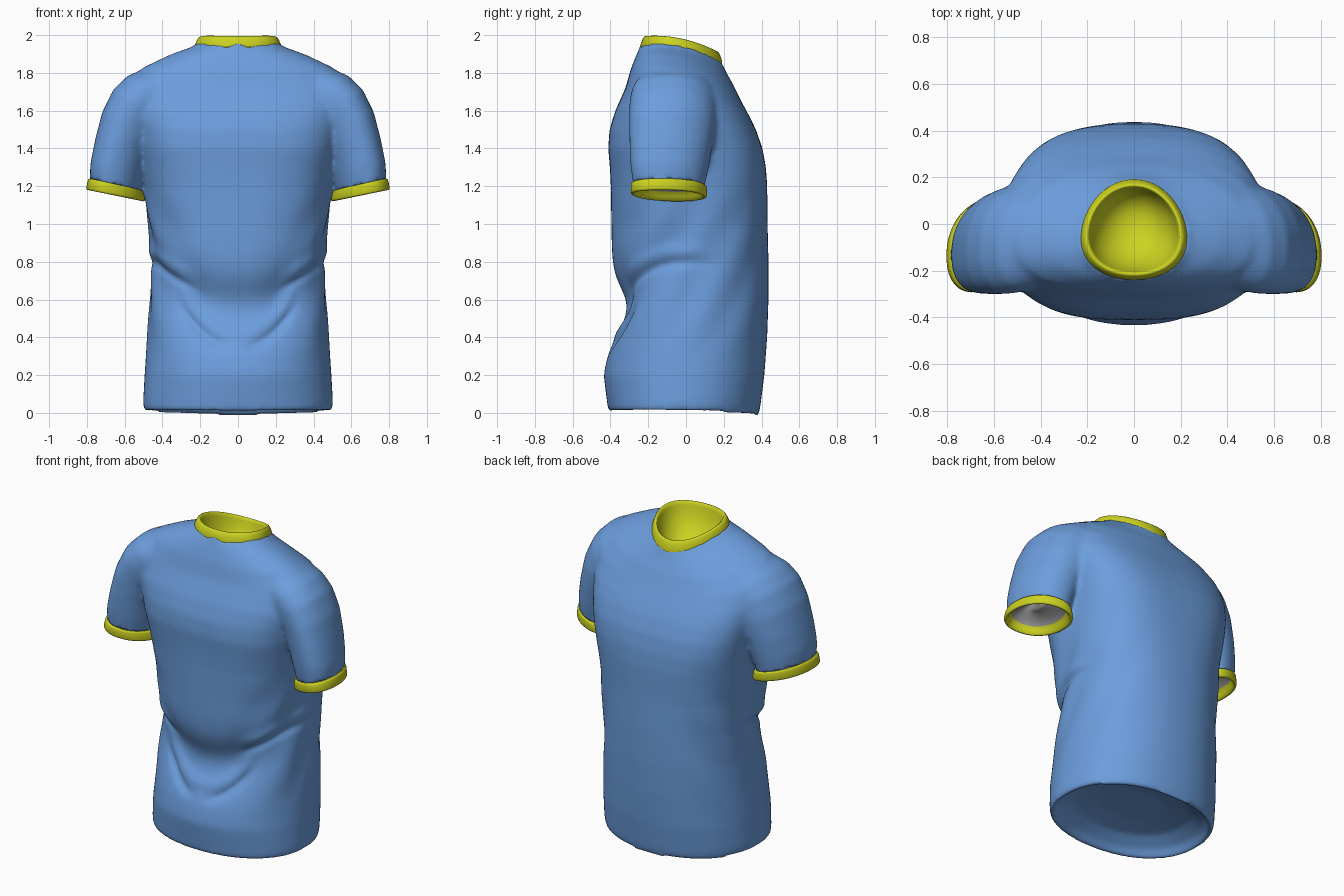
import bpy, bmesh, math
from mathutils import Vector

if "Cube" in bpy.data.objects:
    bpy.data.objects.remove(bpy.data.objects["Cube"])


def material(name, rgb):
    m = bpy.data.materials.new(name)
    m.use_nodes = True
    m.diffuse_color = (*rgb, 1)
    m.node_tree.nodes["Principled BSDF"].inputs["Base Color"].default_value = (*rgb, 1)
    return m


BLUE = material("sky blue cloth", (0.15, 0.34, 0.72))
YELLOW = material("yellow trim", (0.60, 0.64, 0.015))
GRAY = material("gray lining", (0.30, 0.30, 0.30))
COUNT = 64


def power(v, n):
    return math.copysign(abs(v) ** (2 / n), v)


def oval(inner, outer, front, back, n, lean=0.0):
    """Rounded ring spanning two points across and a front/back range."""
    mid, half = (inner + outer) / 2, (outer - inner) / 2
    points = []
    for i in range(COUNT):
        a = math.tau * i / COUNT
        across = power(math.cos(a), n)
        p = mid + half * across
        p.y = (front + back) / 2 + (back - front) / 2 * power(math.sin(a), n) - lean * across
        points.append(p)
    return points


def body_ring(z, width, front, back, tilt=0.0, n=2.6):
    """Level ring; the tilt lifts and broadens its front."""
    ring = oval(Vector((-width, 0, z)), Vector((width, 0, z)), front, back, n)
    for p in ring:
        p.z -= tilt * (0.25 * p.y + 0.75 * p.y ** 2)
        p.x *= 1 - 0.7 * tilt * (p.y + 0.03)
    return ring


def loft(bm, rings, flip=False, cap_start=True):
    loops = [[bm.verts.new(p) for p in r] for r in rings]
    made = []
    for a, b in zip(loops, loops[1:]):
        for i in range(COUNT):
            j = (i + 1) % COUNT
            made.append(bm.faces.new((a[i], a[j], b[j], b[i])))
    made.append(bm.faces.new(loops[-1]))
    if cap_start:
        made.append(bm.faces.new(loops[0][::-1]))
    if flip:
        bmesh.ops.reverse_faces(bm, faces=made)
    return made


def finish(bm, name, mats):
    mesh = bpy.data.meshes.new(name)
    bm.to_mesh(mesh)
    bm.free()
    obj = bpy.data.objects.new(name, mesh)
    bpy.context.collection.objects.link(obj)
    for m in mats:
        mesh.materials.append(m)
    mesh.shade_smooth()
    return obj


def sleeve_ring(side, xi, zi, xo, zo, front, back):
    """Sleeve section whose outer edge leans forward."""
    return oval(Vector((side * xi, 0, zi)), Vector((side * xo, 0, zo)),
                front, back, 2.2, 0.3 * (xo - xi) / 2)


def cuff_ring(side, s, drop):
    """Ring at the sleeve end, shrunk by s and lowered along the sleeve."""
    return sleeve_ring(side, 0.508 + s - 0.2 * drop, 1.175 - drop,
                       0.788 - s + 0.2 * drop, 1.235 - drop, -0.278 + s, 0.097 - s)


# Torso: shallow hollow hem, body, sloping shoulders, hollow neck
TORSO = [
    (0.12, 0.20, -0.17, 0.15, 0.12, 2.2), (0.10, 0.36, -0.29, 0.27, 0.12, 2.2),
    (0.05, 0.455, -0.365, 0.345, 0.12, 2.2), (0.010, 0.48, -0.39, 0.36, 0.12, 2.2),
    (0.010, 0.50, -0.412, 0.385, 0.12, 2.2), (0.06, 0.503, -0.418, 0.395, 0.08, 2.2),
    (0.2, 0.495, -0.437, 0.415, 0, 2.2), (0.4, 0.48, -0.414, 0.430, 0, 2.2),
    (0.6, 0.468, -0.397, 0.437, 0, 2.25), (0.8, 0.468, -0.392, 0.437, 0, 2.3),
    (1.0, 0.482, -0.395, 0.432, 0, 2.4), (1.2, 0.50, -0.398, 0.43, 0, 2.7),
    (1.3, 0.512, -0.403, 0.423, 0, 2.9), (1.4, 0.53, -0.412, 0.405, 0, 3),
    (1.5, 0.555, -0.405, 0.37, 0, 2.9), (1.6, 0.58, -0.375, 0.338, 0.2, 2.8),
    (1.72, 0.58, -0.32, 0.292, 0.5), (1.815, 0.50, -0.292, 0.25, 0.7, 2.4),
    (1.88, 0.36, -0.264, 0.214, 0.9, 2.2), (1.922, 0.245, -0.243, 0.195, 1, 2),
    (1.948, 0.218, -0.238, 0.188, 1, 2), (1.66, 0.15, -0.17, 0.11, 1, 2),
]
# Sleeve: shoulder towards the cuff
SLEEVE = [
    (0.25, 1.60, 0.38, 1.850, -0.23, 0.14), (0.28, 1.58, 0.49, 1.825, -0.265, 0.16),
    (0.30, 1.56, 0.585, 1.785, -0.283, 0.165), (0.35, 1.53, 0.662, 1.71, -0.293, 0.163),
    (0.41, 1.47, 0.72, 1.59, -0.295, 0.153), (0.46, 1.38, 0.758, 1.44, -0.293, 0.133),
    (0.49, 1.27, 0.782, 1.32, -0.287, 0.112),
]
# Sleeve end: (shrink, drop), ending in a hollow
SLEEVE_END = [(0.0, -0.02), (0.003, 0.010), (0.018, 0.0), (0.035, -0.05), (0.09, -0.14)]

bm = bmesh.new()
loft(bm, [body_ring(*r) for r in TORSO])
for side in (1, -1):
    rings = [sleeve_ring(side, *r) for r in SLEEVE]
    rings += [cuff_ring(side, *r) for r in SLEEVE_END]
    loft(bm, rings, flip=side > 0)
shirt = finish(bm, "shirt_body", [BLUE])

# Fuse torso and sleeves into one soft surface
fuse = shirt.modifiers.new("fuse", "REMESH")
fuse.mode = "VOXEL"
fuse.voxel_size = 0.014
soften = shirt.modifiers.new("soften", "SMOOTH")
soften.iterations = 14
graph = bpy.context.evaluated_depsgraph_get()
fused = bpy.data.meshes.new_from_object(shirt.evaluated_get(graph))
shirt.modifiers.clear()
shirt.data = fused


def bump(v, width):
    return math.exp(-(v / width) ** 2)


def fade(v, lo, hi):
    t = min(1, max(0, (v - lo) / (hi - lo)))
    return t * t * (3 - 2 * t)


def folds(p):
    """Cloth folds: swags over the belly, slanted drapes on the sides."""
    x, y, z = p
    ax = abs(x)
    front = fade(-y, -0.2, 0.1)
    # waist dent climbing along the sides
    h = z - 0.555 - 0.8 * x * x - 0.5 * max(0, y + 0.3)
    d = -0.085 * bump(h, 0.15 if h > 0 else 0.18) * (1 - 0.75 * fade(ax, 0.2, 0.42))
    inner = fade(0.36 - ax, 0, 0.1)
    d -= 0.018 * bump(z - 0.35 - 1.9 * x * x, 0.03) * inner * fade(ax, 0.0, 0.15)
    d += 0.010 * bump(z - 0.43 - 1.9 * x * x, 0.04) * inner
    d -= 0.014 * bump(z - 0.60 - 0.9 * x * x, 0.025) * fade(ax, 0.2, 0.35)
    d += 0.012 * bump(z - 0.68 - 0.8 * x * x, 0.04) * fade(ax, 0.2, 0.4)
    d *= front
    drape = math.sin(24 * (y - 0.55 * z)) * fade(z, 0.2, 0.6) * fade(1.3 - z, 0, 0.4)
    return d + 0.005 * drape * fade(ax, 0.2, 0.4)


normals = [v.normal.copy() for v in fused.vertices]
for v, n in zip(fused.vertices, normals):
    hollow = n.x * v.co.x + n.y * v.co.y < 0
    if v.co.z < 1.3 and abs(v.co.x) < 0.51 and not hollow:
        v.co += n * folds(v.co) * fade(v.co.z, 0.03, 0.15)
fused.shade_smooth()

# Collar band with its yellow bowl lining: (height, radius)
COLLAR = [
    (1.920, 0.226), (1.937, 0.225), (1.964, 0.214), (1.974, 0.206), (1.976, 0.200),
    (1.970, 0.193), (1.950, 0.188), (1.905, 0.177), (1.855, 0.155), (1.810, 0.120),
    (1.782, 0.080), (1.768, 0.040), (1.764, 0.010),
]
bm = bmesh.new()
loft(bm, [body_ring(z, r, -0.022 - 0.965 * r, -0.025 + 0.96 * r, 1, 2.1) for z, r in COLLAR],
     cap_start=False)
finish(bm, "collar", [YELLOW])

# Cuff bands, then a shallow gray lining: (shrink, drop along the sleeve)
BAND = [(0.004, -0.006), (-0.004, -0.002), (-0.006, 0.006), (-0.007, 0.044),
        (-0.003, 0.053), (0.005, 0.055), (0.012, 0.050), (0.018, 0.030), (0.024, 0.005)]
LINING = [(0.050, -0.020), (0.080, -0.040), (0.108, -0.052), (0.130, -0.056)]
for side, label in ((1, "left"), (-1, "right")):
    bm = bmesh.new()
    faces = loft(bm, [cuff_ring(side, *r) for r in BAND + LINING],
                 flip=side > 0, cap_start=False)
    for f in faces[COUNT * (len(BAND) - 1):]:
        f.material_index = 1
    finish(bm, label + "_cuff", [YELLOW, GRAY])
